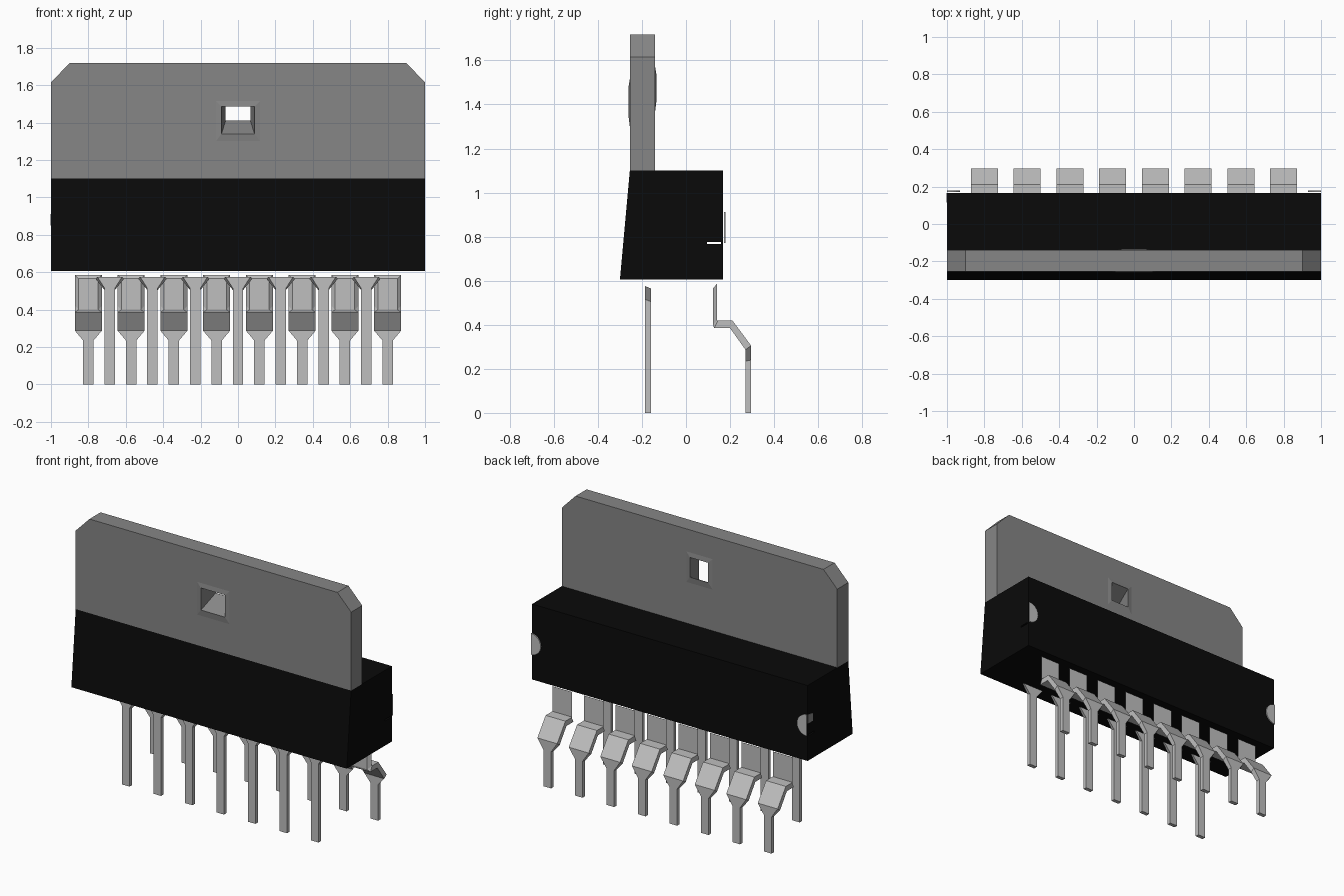
import bpy, bmesh, math

cube = bpy.data.objects.get("Cube")
if cube:
    bpy.data.objects.remove(cube, do_unlink=True)


def material(name, v):
    m = bpy.data.materials.new(name)
    m.use_nodes = True
    m.diffuse_color = (v, v, v, 1)
    m.node_tree.nodes["Principled BSDF"].inputs["Base Color"].default_value = (v, v, v, 1)
    return m


BLACK = material("black plastic", 0.003)
GREY = material("grey metal", 0.24)
SILVER = material("silver pin metal", 0.52)


def loft(name, rings, mat, caps=True):
    """Join equal-sized closed rings of points into one surface."""
    bm = bmesh.new()
    vs = [[bm.verts.new(p) for p in ring] for ring in rings]
    n = len(rings[0])
    for a, b in zip(vs, vs[1:]):
        for i in range(n):
            j = (i + 1) % n
            bm.faces.new((a[i], a[j], b[j], b[i]))
    if caps:
        bm.faces.new(vs[0])
        bm.faces.new(vs[-1])
    bmesh.ops.recalc_face_normals(bm, faces=bm.faces)
    me = bpy.data.meshes.new(name)
    bm.to_mesh(me)
    bm.free()
    me.materials.append(mat)
    ob = bpy.data.objects.new(name, me)
    bpy.context.scene.collection.objects.link(ob)
    return ob


def rect(y, w, z0, z1):
    return [(-w, y, z0), (w, y, z0), (w, y, z1), (-w, y, z1)]


def cut(ob, cutter):
    cutter.hide_render = True
    mod = ob.modifiers.new("cut", 'BOOLEAN')
    mod.object = cutter
    mod.solver = 'EXACT'
    bpy.context.view_layer.objects.active = ob
    bpy.ops.object.modifier_apply(modifier=mod.name)
    bpy.data.objects.remove(cutter, do_unlink=True)


# Plastic body with a leaning front wall and a narrow slit through its ends
section = [(-0.30, 0.605), (0.167, 0.605), (0.167, 1.10), (-0.255, 1.10)]
body = loft("body", [[(x, y, z) for y, z in section] for x in (-1, 1)], BLACK)
cut(body, loft("slit_cutter", [rect(0.095, 1.1, 0.766, 0.776),
                               rect(0.160, 1.1, 0.766, 0.776)], BLACK))

# Metal tab with clipped corners and a tapering, rising hole
FRONT, BACK = -0.255, -0.14
outline = [(-1, 1.10), (1, 1.10), (1, 1.615), (0.9, 1.718), (-0.9, 1.718), (-1, 1.615)]
tab = loft("heat_tab", [[(x, y, z) for x, z in outline] for y in (FRONT, BACK)], GREY)
hole = {FRONT: (0.088, 1.34, 1.485), BACK: (0.066, 1.41, 1.54)}


def hole_ring(t):
    w, z0, z1 = [a + (b - a) * t for a, b in zip(hole[FRONT], hole[BACK])]
    return rect(FRONT + (BACK - FRONT) * t, w, z0, z1)


cut(tab, loft("hole_cutter", [hole_ring(-0.2), hole_ring(1.2)], GREY))

# Slightly raised lips around both ends of the hole
for side, y, out in (("front", FRONT, -0.005), ("back", BACK, 0.005)):
    w, z0, z1 = hole[y]
    loft("hole_lip_" + side, [rect(y, w + 0.03, z0 - 0.04, z1 + 0.03),
                              rect(y + out, w, z0, z1), rect(y, w, z0, z1)], GREY, caps=False)

# Half-round plates at the two rear corners
for side, s in (("left", 1), ("right", -1)):
    arc = [(s * (1 - 0.07 * math.sin(a)), 0.842 + 0.07 * math.cos(a))
           for a in (math.pi * k / 12 for k in range(13))]
    loft("corner_plate_" + side, [[(x, y, z) for x, z in arc] for y in (0.172, 0.179)], SILVER)

# Small exposed metal patch on the right end
patch = [(0.115, 0.85), (0.167, 0.85), (0.167, 0.91), (0.115, 0.90)]
loft("end_patch", [[(x, y, z) for y, z in patch] for x in (-0.999, -1.002)], GREY)


def pin(name, x, sections):
    """Each section holds rear y, z, half width, then front y, z, half width."""
    rings = [[(x - w, y, z), (x + w, y, z), (x + v, q, r), (x - v, q, r)]
             for y, z, w, q, r, v in sections]
    return loft(name, rings, SILVER)


# Straight front pins with flared tops
W, N, PITCH = 0.072, 0.028, 0.2286
straight = [(-0.16, 0.565, 0.077, -0.185, 0.575, 0.066),
            (-0.16, 0.505, N, -0.185, 0.515, N),
            (-0.16, 0, N, -0.185, 0, N)]
for i in range(7):
    pin(f"front_pin_{i + 1}", (i - 3) * PITCH, straight)

# Bent rear pins, wide at the top and narrow at the foot
bent = [(0.14, 0.585, W, 0.122, 0.565, 0.052),
        (0.14, 0.42, W, 0.122, 0.40, 0.052),
        (0.145, 0.42, W, 0.128, 0.385, W),
        (0.21, 0.42, W, 0.20, 0.385, W),
        (0.296, 0.305, W, 0.27, 0.287, W),
        (0.296, 0.24, N, 0.27, 0.235, N),
        (0.296, 0, N, 0.27, 0, N)]
for i in range(8):
    pin(f"rear_pin_{i + 1}", (i - 3.5) * PITCH, bent)
